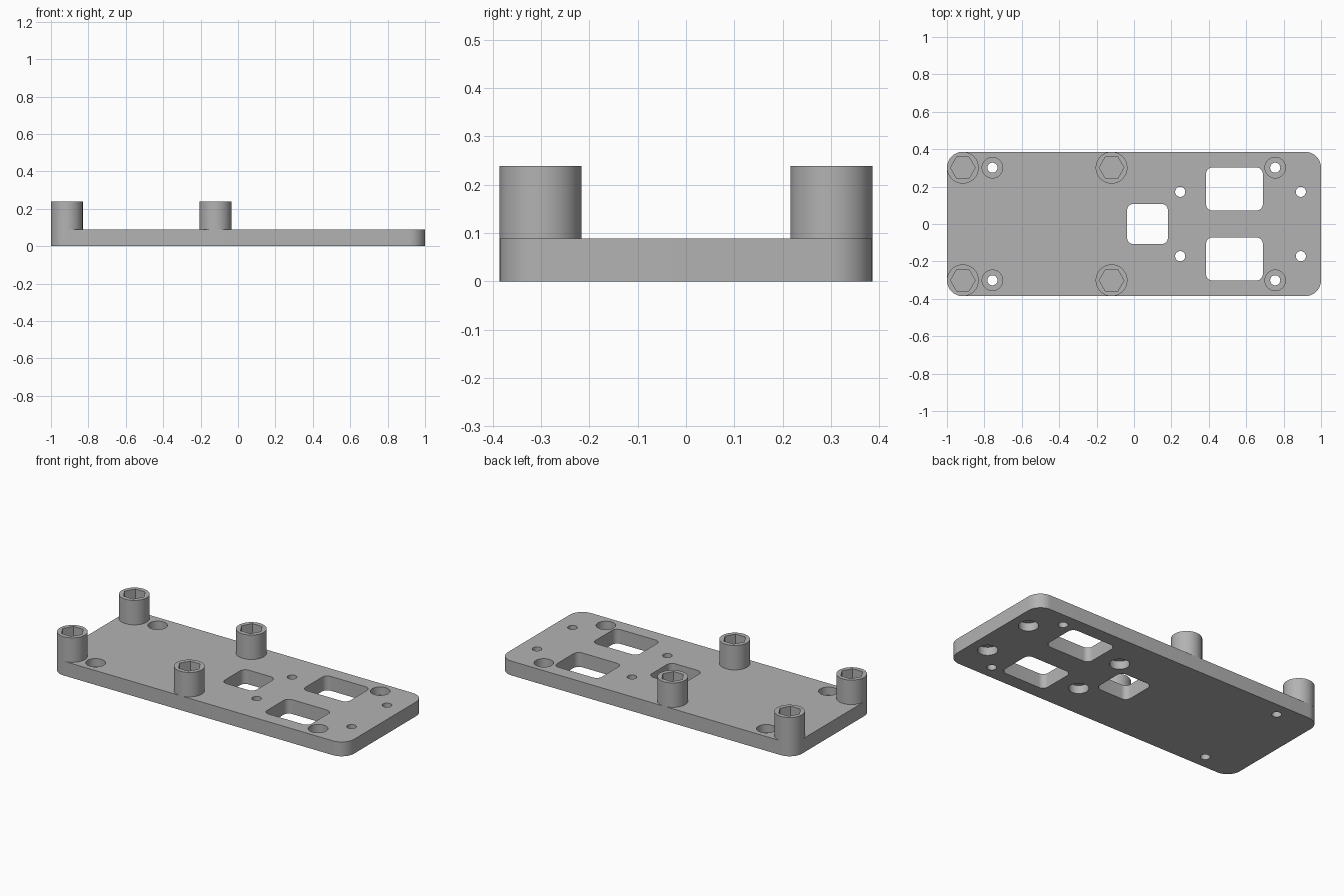
import bpy, bmesh
from math import cos, sin, pi, radians

if "Cube" in bpy.data.objects:
    bpy.data.objects.remove(bpy.data.objects["Cube"])

PLATE_TOP, POST_TOP = 0.088, 0.238
POST_R, BOLT_R, BORE_R = 0.085, 0.027, 0.055
BORE_DEPTH = 0.05
OVER = 0.02  # how far cutters overshoot

grey = bpy.data.materials.new("Neutral grey")
grey.use_nodes = True
grey.diffuse_color = (0.45, 0.45, 0.45, 1)
grey.node_tree.nodes["Principled BSDF"].inputs["Base Color"].default_value = (0.45, 0.45, 0.45, 1)


def ring(cx, cy, r, n):
    return [(cx + r * cos(2 * pi * i / n), cy + r * sin(2 * pi * i / n)) for i in range(n)]


def rounded_rect(cx, cy, w, d, r, steps=10):
    pts = []
    for k, (sx, sy) in enumerate([(1, 1), (-1, 1), (-1, -1), (1, -1)]):
        for i in range(steps + 1):
            a = pi / 2 * (k + i / steps)
            pts.append((cx + sx * (w / 2 - r) + r * cos(a), cy + sy * (d / 2 - r) + r * sin(a)))
    return pts


def prism(name, outline, z0, z1):
    """Extrude a closed outline from z0 to z1."""
    bm = bmesh.new()
    face = bm.faces.new([bm.verts.new((x, y, z0)) for x, y in outline])
    top = bmesh.ops.extrude_face_region(bm, geom=[face])["geom"]
    bmesh.ops.translate(bm, vec=(0, 0, z1 - z0),
                        verts=[v for v in top if isinstance(v, bmesh.types.BMVert)])
    bmesh.ops.recalc_face_normals(bm, faces=bm.faces)
    mesh = bpy.data.meshes.new(name)
    bm.to_mesh(mesh)
    bm.free()
    mesh.materials.append(grey)
    obj = bpy.data.objects.new(name, mesh)
    bpy.context.collection.objects.link(obj)
    return obj


def activate(obj):
    bpy.ops.object.select_all(action="DESELECT")
    obj.select_set(True)
    bpy.context.view_layer.objects.active = obj


def cut(obj, outline, z0, z1):
    """Subtract a prism from the object."""
    cutter = prism("cutter", outline, z0, z1)
    cutter.hide_render = True
    activate(obj)
    mod = obj.modifiers.new("cut", "BOOLEAN")
    mod.operation, mod.solver, mod.object = "DIFFERENCE", "EXACT", cutter
    bpy.ops.object.modifier_apply(modifier=mod.name)
    bpy.data.objects.remove(cutter)


def finish(obj):
    activate(obj)
    bpy.ops.object.shade_smooth_by_angle(angle=radians(30))


# Base plate with rounded corners
plate = prism("base_plate", rounded_rect(0, 0, 2, 0.772, POST_R), 0, PLATE_TOP)

# Rectangular windows
cut(plate, rounded_rect(0.072, 0, 0.218, 0.216, 0.035), -OVER, PLATE_TOP + OVER)
for side in (-1, 1):
    cut(plate, rounded_rect(0.537, side * 0.187, 0.304, 0.23, 0.035), -OVER, PLATE_TOP + OVER)

# Bolt holes: outer ones counterbored from above, inner ones from below
for side in (-1, 1):
    for x in (-0.757, 0.755):
        cut(plate, ring(x, side * 0.301, BOLT_R, 32), -OVER, PLATE_TOP + OVER)
        cut(plate, ring(x, side * 0.301, BORE_R, 48), PLATE_TOP - BORE_DEPTH, PLATE_TOP + OVER)
    for x in (0.247, 0.892):
        cut(plate, ring(x, side * 0.172, BOLT_R, 32), -OVER, PLATE_TOP + OVER)
        cut(plate, ring(x, side * 0.172, BORE_R, 48), -OVER, BORE_DEPTH)
finish(plate)

# Round posts with hexagonal sockets
for end, x in (("rear", -0.915), ("middle", -0.12)):
    for label, side in (("front", -1), ("back", 1)):
        post = prism(f"{end}_{label}_post", ring(x, side * 0.301, POST_R, 64), PLATE_TOP, POST_TOP)
        cut(post, ring(x, side * 0.301, 0.066, 6), PLATE_TOP + 0.03, POST_TOP + OVER)
        finish(post)
